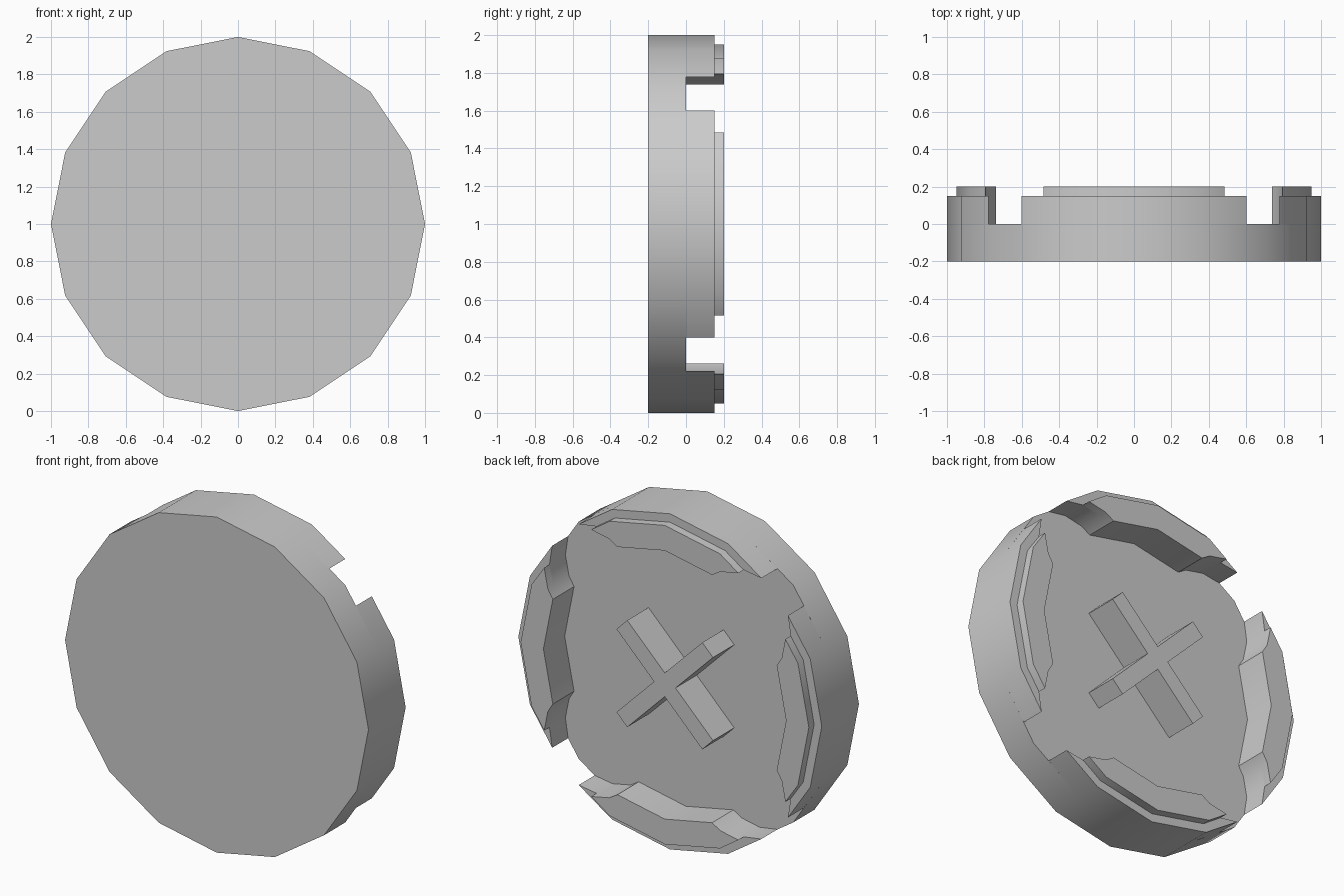
import bpy
import bmesh
from math import cos, sin, pi, radians

cube = bpy.data.objects.get("Cube")
if cube:
    bpy.data.objects.remove(cube, do_unlink=True)

grey = bpy.data.materials.new("grey")
grey.use_nodes = True
colour = (0.6, 0.6, 0.6, 1)
grey.diffuse_color = colour
grey.node_tree.nodes["Principled BSDF"].inputs["Base Color"].default_value = colour


def plate(name, outline, back, front, turn=0):
    """Extrude an outline in the xz plane along y, turned about the disc axis."""
    c, s = cos(turn), sin(turn)
    bm = bmesh.new()
    verts = [bm.verts.new((x * c - z * s, back, 1 + x * s + z * c)) for x, z in outline]
    cap = bm.faces.new(verts)
    ext = bmesh.ops.extrude_face_region(bm, geom=[cap])
    moved = [v for v in ext["geom"] if isinstance(v, bmesh.types.BMVert)]
    bmesh.ops.translate(bm, verts=moved, vec=(0, front - back, 0))
    bmesh.ops.recalc_face_normals(bm, faces=bm.faces[:])
    mesh = bpy.data.meshes.new(name)
    bm.to_mesh(mesh)
    bm.free()
    mesh.materials.append(grey)
    obj = bpy.data.objects.new(name, mesh)
    bpy.context.collection.objects.link(obj)
    bpy.ops.object.select_all(action="DESELECT")
    obj.select_set(True)
    bpy.context.view_layer.objects.active = obj
    bpy.ops.object.shade_smooth_by_angle(angle=radians(30))
    return obj


def ring_point(radius, step):
    a = step * pi / 8
    return (radius * cos(a), radius * sin(a))


def mirrored(half):
    """Close a half outline whose first and last points lie on the axis."""
    return half + [(x, -z) for x, z in half[-2:0:-1]]


# Disc base
plate("disc_base", [ring_point(1, i) for i in range(16)], -0.2, 0)

# Four rim segments separated by round notches, each with a raised lip
notch = [(0.795, 0.485), (0.771, 0.366), (0.738, 0.312)]
inner = [ring_point(0.8, 0)]
rim = mirrored([ring_point(1, 0), ring_point(1, 1), (0.777, 0.602)] + notch + inner)
lip = mirrored([ring_point(0.95, 0), ring_point(0.95, 1)] + notch + inner)
for i, side in enumerate(("left", "top", "right", "bottom")):
    plate("rim_" + side, rim, 0, 0.15, i * pi / 2)
    plate("lip_" + side, lip, 0.15, 0.2, i * pi / 2)

# Diagonal cross in the middle of the back
L, W = 0.4, 0.05
cross = [p for i in range(4) for p in
         [(round(cos(i * pi / 2)) * u - round(sin(i * pi / 2)) * v,
           round(sin(i * pi / 2)) * u + round(cos(i * pi / 2)) * v)
          for u, v in ((W, -W), (L, -W), (L, W))]]
plate("centre_cross", cross, 0, 0.2, pi / 4)
